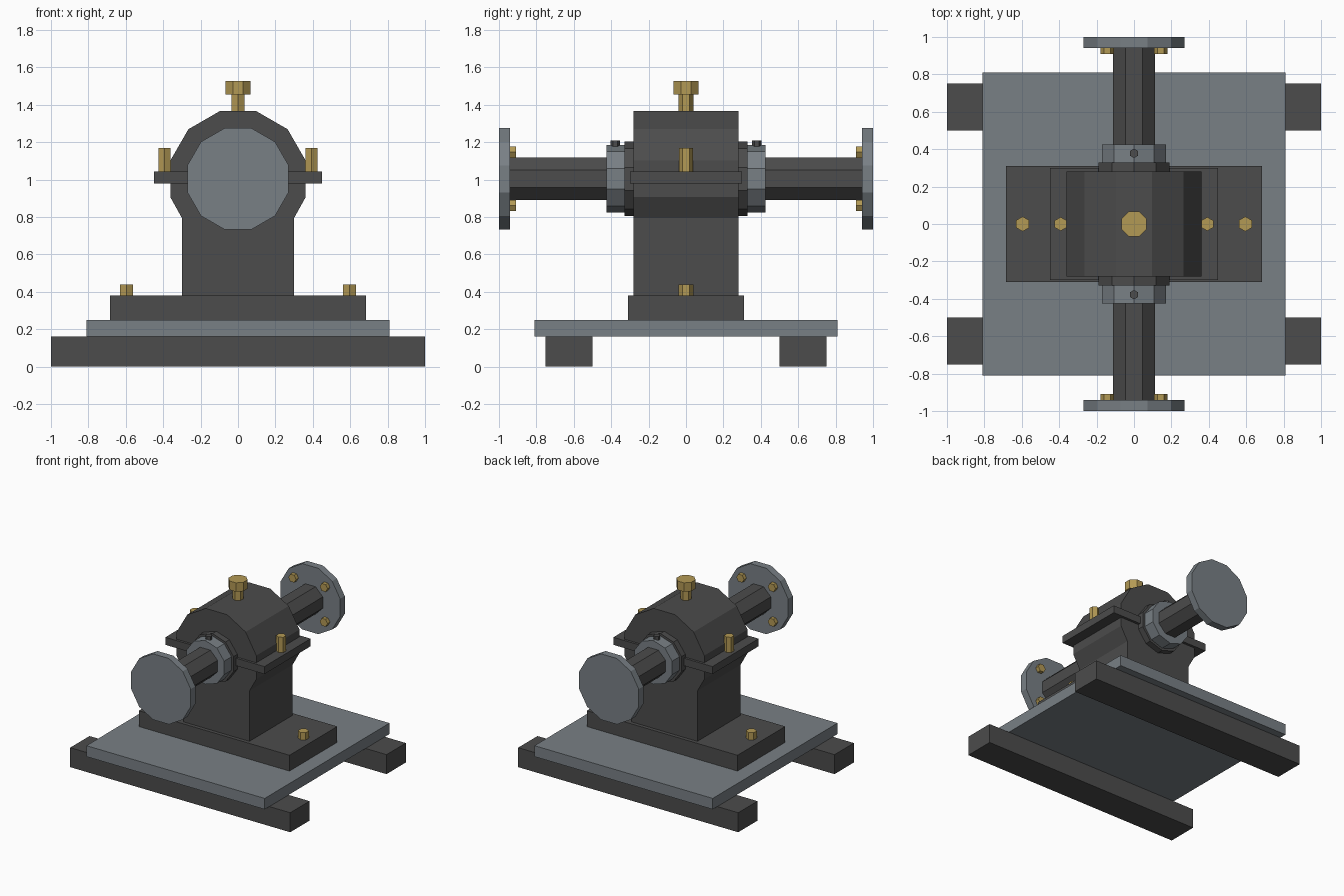
import bpy, bmesh, math
from mathutils import Vector

if "Cube" in bpy.data.objects:
    bpy.data.objects.remove(bpy.data.objects["Cube"])

AXIS_Z = 1.004  # height of the shaft centre line


def material(name, rgb):
    m = bpy.data.materials.new(name)
    m.diffuse_color = (*rgb, 1)
    m.use_nodes = True
    m.node_tree.nodes["Principled BSDF"].inputs["Base Color"].default_value = m.diffuse_color
    return m


DARK = material("dark cast iron", (0.072, 0.072, 0.072))
STEEL = material("grey steel", (0.19, 0.215, 0.235))
BRASS = material("brass", (0.45, 0.32, 0.09))


def extrude(name, points, offset, mat):
    """Solid made by sweeping a closed flat outline along an offset."""
    bm = bmesh.new()
    face = bm.faces.new([bm.verts.new(p) for p in points])
    res = bmesh.ops.extrude_face_region(bm, geom=[face], use_keep_orig=True)
    moved = [g for g in res["geom"] if isinstance(g, bmesh.types.BMVert)]
    bmesh.ops.translate(bm, verts=moved, vec=Vector(offset))
    bmesh.ops.recalc_face_normals(bm, faces=bm.faces)
    me = bpy.data.meshes.new(name)
    bm.to_mesh(me)
    bm.free()
    me.materials.append(mat)
    ob = bpy.data.objects.new(name, me)
    bpy.context.collection.objects.link(ob)
    return ob


def box(name, x, y, z, mat):
    pts = [(x[0], y[0], z[0]), (x[1], y[0], z[0]), (x[1], y[1], z[0]), (x[0], y[1], z[0])]
    return extrude(name, pts, (0, 0, z[1] - z[0]), mat)


def ring(n, r, start):
    """Corners of a regular polygon; start is the first corner angle in degrees."""
    return [(r * math.cos(math.radians(start) + i * math.tau / n),
             r * math.sin(math.radians(start) + i * math.tau / n)) for i in range(n)]


def post(name, n, r, start, x, y, z0, z1, mat):
    return extrude(name, [(x + a, y + b, z0) for a, b in ring(n, r, start)], (0, 0, z1 - z0), mat)


def drum(name, n, r, start, x, z, y0, y1, mat):
    return extrude(name, [(x + a, y0, z + b) for a, b in ring(n, r, start)], (0, y1 - y0, 0), mat)


# base: plate and foot
box("base_plate", (-0.81, 0.81), (-0.81, 0.81), (0.16, 0.25), STEEL)
box("bearing_foot", (-0.685, 0.685), (-0.31, 0.31), (0.25, 0.38), DARK)

# pedestal and round housing as one outline
upper = [(a, b + AXIS_Z) for a, b in ring(12, 0.375, -15) if b > -0.15]
right = sorted([p for p in upper if p[0] > 0], key=lambda p: p[1])
half = [(0.3, 0.38), (0.3, 0.795)] + right
outline = half + [(-x, z) for x, z in reversed(half)]
extrude("bearing_housing", [(x, -0.28, z) for x, z in outline], (0, 0.56, 0), DARK)

# split flange between the housing halves
box("split_flange", (-0.45, 0.45), (-0.3, 0.3), (0.98, 1.042), DARK)

# bolts on the foot and flange
for s, side in ((-1, "left"), (1, "right")):
    post(f"{side}_foot_bolt", 6, 0.04, 90, s * 0.595, 0, 0.38, 0.44, BRASS)
    post(f"{side}_cap_bolt", 6, 0.037, 90, s * 0.392, 0, 1.04, 1.168, BRASS)

# grease cup on top
post("grease_cup_stem", 6, 0.04, 90, 0, 0, 1.35, 1.455, BRASS)
post("grease_cup_cap", 8, 0.073, 22.5, 0, 0, 1.455, 1.528, BRASS)

# shaft through the housing
drum("shaft", 8, 0.122, 22.5, 0, AXIS_Z, -0.95, 0.95, DARK)

# parts repeated at both ends
for s, end in ((-1, "front"), (1, "back")):
    box(f"{end}_rail", (-1, 1), sorted((s * 0.5, s * 0.75)), (0, 0.16), DARK)
    drum(f"{end}_seal_ring", 10, 0.2, 90, 0, AXIS_Z, s * 0.27, s * 0.33, DARK)
    drum(f"{end}_shaft_collar", 10, 0.18, 90, 0, AXIS_Z, s * 0.33, s * 0.425, STEEL)
    post(f"{end}_set_screw", 6, 0.025, 90, 0, s * 0.378, 1.15, 1.208, DARK)
    drum(f"{end}_coupling_disc", 12, 0.28, 15, 0, AXIS_Z, s * 0.94, s * 1.0, STEEL)
    for i, (dx, dz) in enumerate(((1, 1), (-1, 1), (-1, -1), (1, -1))):
        drum(f"{end}_disc_bolt_{i + 1}", 6, 0.035, 0, dx * 0.143, AXIS_Z + dz * 0.143,
             s * 0.908, s * 0.945, BRASS)
